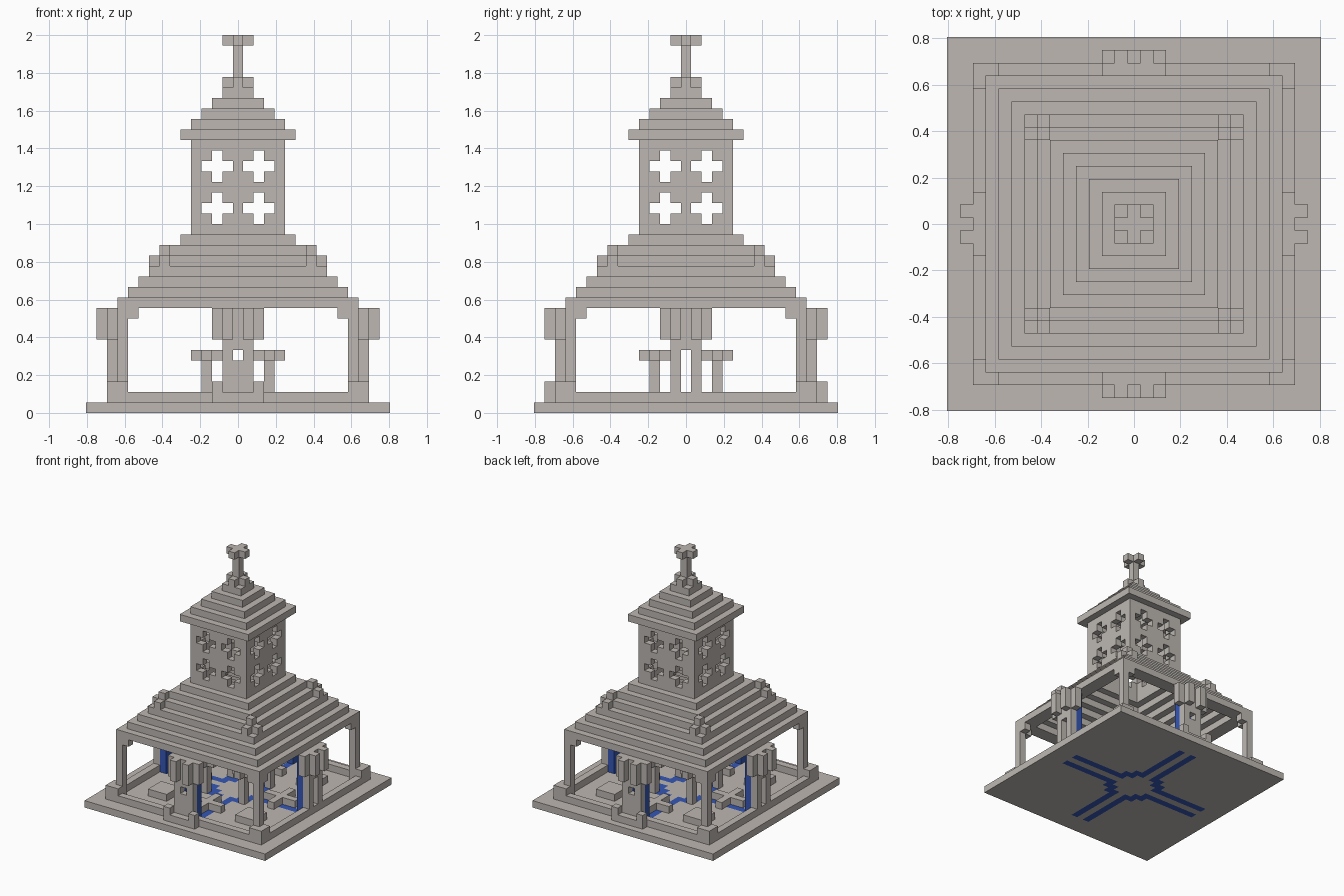
import bpy, bmesh, math
from mathutils import Vector

U = 1 / 18  # size of one block

cube = bpy.data.objects.get("Cube")
if cube:
    bpy.data.objects.remove(cube, do_unlink=True)


def material(name, rgb):
    m = bpy.data.materials.new(name)
    m.use_nodes = True
    m.diffuse_color = (*rgb, 1)
    m.node_tree.nodes["Principled BSDF"].inputs["Base Color"].default_value = (*rgb, 1)
    return m


STONE = material("warm grey stone", (0.51, 0.475, 0.445))
WATER = material("blue water", (0.035, 0.095, 0.46))


def box(x0, x1, y0, y1, z0, z1):
    """Block cells, all ends inclusive."""
    return {(x, y, z) for x in range(x0, x1 + 1)
            for y in range(y0, y1 + 1) for z in range(z0, z1 + 1)}


def ring(r, thick, z0, z1):
    cells = box(-r, r, -r, r, z0, z1)
    i = r - thick
    return cells - box(-i, i, -i, i, z0, z1) if i >= 0 else cells


def plus(cx, cy, r, z):
    return box(cx - r, cx + r, cy, cy, z, z) | box(cx, cx, cy - r, cy + r, z, z)


def turned(cells, quarter):
    for _ in range(quarter):
        cells = {(-y, x, z) for x, y, z in cells}
    return cells


def four(cells):
    return set().union(*(turned(cells, q) for q in range(4)))


def build(name, cells, mat=STONE):
    """Skin the cells with their outer faces and merge flat areas."""
    bm = bmesh.new()
    verts = {}
    for c in cells:
        for axis in range(3):
            for s in (-1, 1):
                n = list(c)
                n[axis] += s
                if tuple(n) in cells:
                    continue
                quad = []
                for a, b in ((-1, -1), (1, -1), (1, 1), (-1, 1)):
                    d = [0, 0, 0]
                    d[axis], d[(axis + 1) % 3], d[(axis + 2) % 3] = s, a, b
                    key = tuple(2 * c[i] + d[i] for i in range(3))
                    if key not in verts:
                        verts[key] = bm.verts.new(
                            Vector((key[0], key[1], key[2] + 1)) * U / 2)
                    quad.append(verts[key])
                bm.faces.new(quad if s > 0 else quad[::-1])
    bmesh.ops.dissolve_limit(bm, angle_limit=math.radians(1),
                             verts=bm.verts[:], edges=bm.edges[:])
    mesh = bpy.data.meshes.new(name)
    bm.to_mesh(mesh)
    bm.free()
    mesh.materials.append(mat)
    obj = bpy.data.objects.new(name, mesh)
    bpy.context.collection.objects.link(obj)
    return obj


# Base plate with the water channels let into it
arms = four(box(-1, -1, -11, -4, 0, 0) | box(1, 1, -11, -4, 0, 0))
basin = four({(x, y, 0) for x in range(1, 5) for y in range(1, 5)
              if x + y == 5 or (x + y == 4)})
channel = arms | basin
build("base_plate", box(-14, 14, -14, 14, 0, 0) - channel)
build("water_channels", channel, WATER)

# Low wall with raised corners
raised = four(box(11, 12, 12, 12, 2, 2) | box(12, 12, 11, 12, 2, 2))
build("low_wall", ring(12, 1, 1, 1) | raised)

# Corner posts with brackets under the eaves
build("corner_posts", four(box(11, 11, 11, 11, 1, 9)
                           | {(10, 11, 9), (11, 10, 9)}))

# Gateways on all four sides
posts = box(-1, -1, -12, -12, 2, 9) | box(1, 1, -12, -12, 2, 9)
canopy = box(-2, 2, -12, -12, 7, 9) | box(0, 0, -12, -12, 6, 9)
canopy |= box(-1, -1, -13, -13, 7, 9) | box(1, 1, -13, -13, 7, 9)
build("gateways", four(posts | canopy))
falls = box(-1, -1, -11, -11, 1, 9) | box(1, 1, -11, -11, 1, 9)
build("waterfalls", four(falls), WATER)

# Steps and low gates at front and back
steps = box(-2, 2, -13, -13, 1, 1) | {(-2, -13, 2), (2, -13, 2)}
gate = box(0, 0, -12, -12, 2, 4)
for name, q in (("front", 0), ("back", 2)):
    build(name + "_steps", turned(steps, q))
    build(name + "_gate", turned(gate, q))

# Furnishings: tables, floor crosses and low plinths
build("tables", four(box(3, 3, 3, 3, 1, 4) | plus(3, 3, 1, 5)))
build("floor_crosses", four(plus(0, -7, 2, 1)))
build("plinths", four(box(6, 8, 6, 8, 1, 1)))

# Stepped main roof, hollow inside
roof = set()
for i, r in enumerate(range(11, 4, -1)):
    roof |= ring(r, 2, 10 + i, 10 + i)
build("main_roof", roof)
build("roof_corner_ornaments", four({(8, 7, 14), (7, 8, 14), (7, 7, 15)}))

# Tower with cross-shaped windows
tower = ring(4, 1, 17, 25)
for x in (-2, 2):
    for z in (19, 23):
        cut = box(x - 1, x + 1, -4, -4, z, z) | box(x, x, -4, -4, z - 1, z + 1)
        tower -= four(cut)
build("tower", tower)

# Stepped tower roof
cap = set()
for i, r in enumerate(range(5, 1, -1)):
    cap |= ring(r, 2, 26 + i, 26 + i)
build("tower_roof", cap)

# Finial
build("finial", box(-1, 1, -1, 1, 30, 30) | plus(0, 0, 1, 31)
      | box(0, 0, 0, 0, 32, 34) | plus(0, 0, 1, 35))
